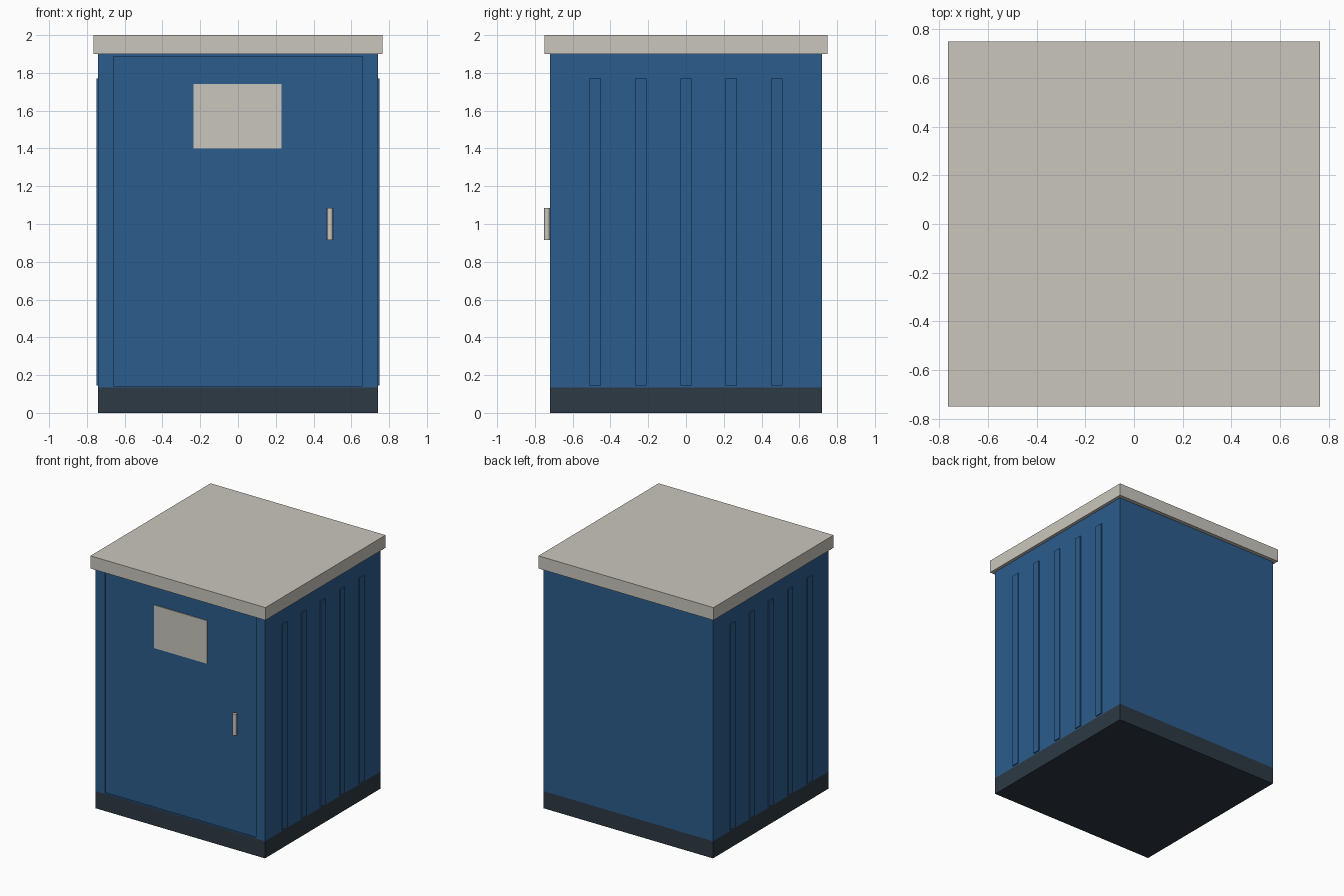
import bpy
import bmesh
from mathutils import Vector

cube = bpy.data.objects.get("Cube")
if cube:
    bpy.data.objects.remove(cube, do_unlink=True)


def make_material(name, rgb):
    mat = bpy.data.materials.new(name)
    mat.use_nodes = True
    mat.diffuse_color = (*rgb, 1)
    mat.node_tree.nodes["Principled BSDF"].inputs["Base Color"].default_value = (*rgb, 1)
    return mat


blue = make_material("cabinet blue", (0.025, 0.107, 0.262))
grey = make_material("warm light grey", (0.591, 0.565, 0.509))
dark = make_material("dark slate", (0.026, 0.041, 0.056))


def finish(name, bm, mat):
    mesh = bpy.data.meshes.new(name)
    bm.to_mesh(mesh)
    bm.free()
    mesh.materials.append(mat)
    obj = bpy.data.objects.new(name, mesh)
    bpy.context.scene.collection.objects.link(obj)
    return obj


def box(name, low, high, mat):
    low, high = Vector(low), Vector(high)
    bm = bmesh.new()
    bmesh.ops.create_cube(bm, size=1)
    bmesh.ops.scale(bm, vec=high - low, verts=bm.verts)
    bmesh.ops.translate(bm, vec=(low + high) / 2, verts=bm.verts)
    return finish(name, bm, mat)


W, D = 0.74, 0.72       # half width and half depth of the cabinet
BASE, TOP = 0.135, 1.9
RECESS = 0.01           # door set back from the front

# Plinth, cabinet and overhanging roof
box("plinth", (-W, -D, 0), (W, D, BASE), dark)
body = box("cabinet_body", (-W, -D, BASE), (W, D, TOP), blue)
box("roof", (-0.765, -0.75, TOP), (0.765, 0.75, 2), grey)

# Shallow door recess cut into the front
cutter = box("door_cutter", (-0.66, -D - 0.1, 0.142), (0.66, -D + RECESS, 1.887), blue)
cutter.hide_render = True
cutter.hide_viewport = True
cut = body.modifiers.new("door recess", 'BOOLEAN')
cut.operation = 'DIFFERENCE'
cut.solver = 'EXACT'
cut.object = cutter

# Notice plate on the door
door_y = -D + RECESS
box("notice_plate", (-0.235, door_y - 0.006, 1.4), (0.23, door_y, 1.74), grey)

# Round upright door handle
bm = bmesh.new()
bmesh.ops.create_cone(bm, cap_ends=True, segments=16, radius1=0.015, radius2=0.015, depth=0.17)
bmesh.ops.translate(bm, vec=(0.487, -0.736, 1.0), verts=bm.verts)
for face in bm.faces:
    face.smooth = len(face.verts) == 4
for edge in bm.edges:
    edge.smooth = all(f.smooth for f in edge.link_faces)
finish("door_handle", bm, grey)

# Raised vertical ribs on both sides
for side, sign in (("right", -1), ("left", 1)):
    for i in range(5):
        y = (i - 2) * 0.24
        xs = sorted((sign * (W - 0.01), sign * (W + 0.008)))
        box(f"{side}_rib_{i + 1}", (xs[0], y - 0.03, 0.145), (xs[1], y + 0.03, 1.77), blue)
